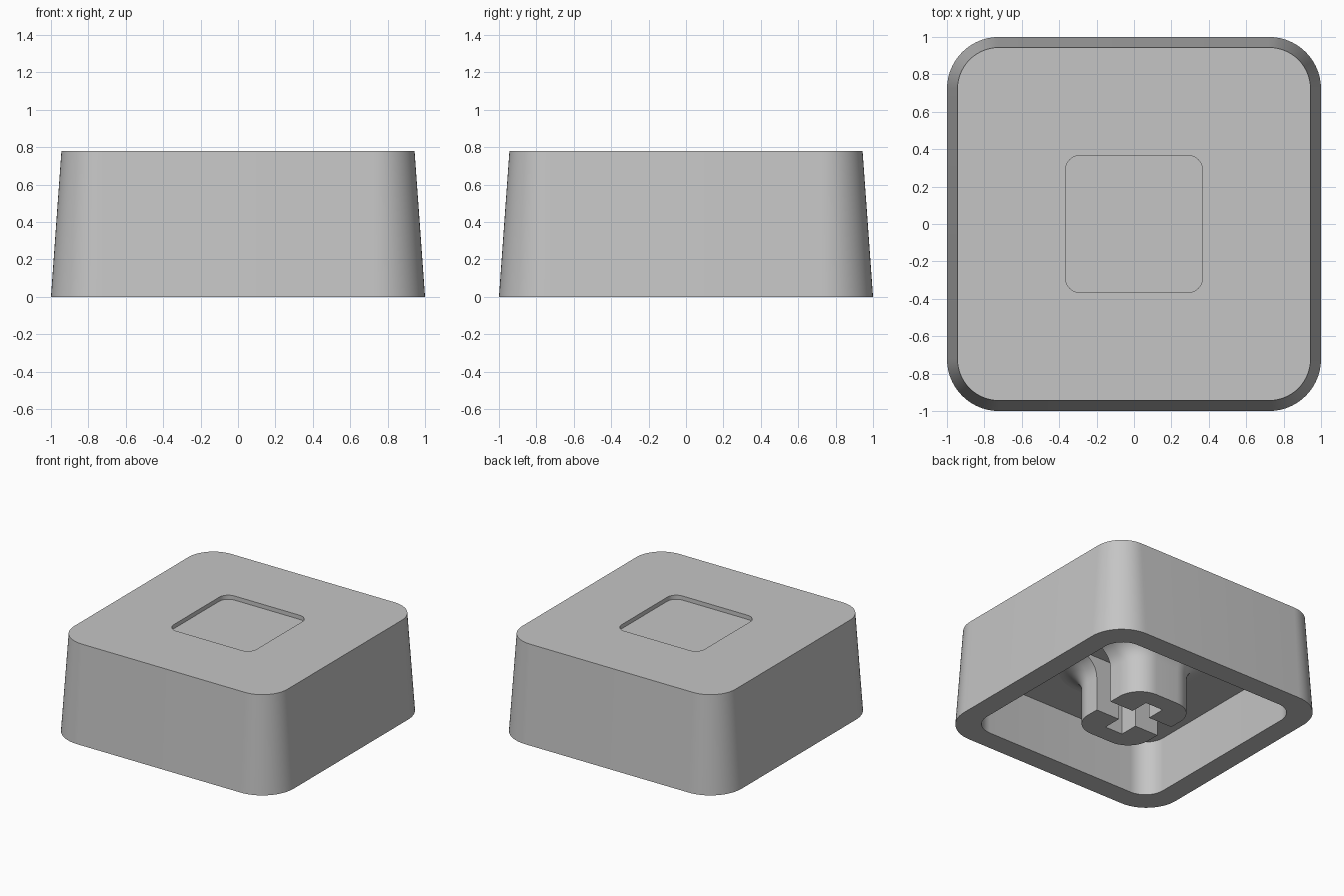
import bpy
import bmesh
from math import sin, cos, pi, radians

ARC = 14        # segments per rounded corner
HEIGHT = 0.78
CEILING = 0.44

cube = bpy.data.objects.get("Cube")
if cube:
    bpy.data.objects.remove(cube, do_unlink=True)

grey = bpy.data.materials.new("light_grey_plastic")
grey.use_nodes = True
colour = (0.56, 0.56, 0.56, 1)
grey.diffuse_color = colour
grey.node_tree.nodes["Principled BSDF"].inputs["Base Color"].default_value = colour


def ring(bm, hx, hy, r, z):
    """Rounded rectangle of vertices with half sizes hx, hy and corner radius r."""
    verts = []
    for corner, (sx, sy) in enumerate([(1, 1), (-1, 1), (-1, -1), (1, -1)]):
        for i in range(ARC + 1):
            a = (corner + i / ARC) * pi / 2
            verts.append(bm.verts.new((sx * (hx - r) + r * cos(a),
                                       sy * (hy - r) + r * sin(a), z)))
    return verts


def loft(name, sections):
    """Closed solid skinned through a list of rounded rectangles."""
    bm = bmesh.new()
    rings = [ring(bm, *s) for s in sections]
    n = len(rings[0])
    for a, b in zip(rings, rings[1:]):
        for i in range(n):
            j = (i + 1) % n
            bm.faces.new((a[i], a[j], b[j], b[i]))
    bm.faces.new(rings[0])
    bm.faces.new(rings[-1])
    bmesh.ops.recalc_face_normals(bm, faces=bm.faces)
    return add_object(name, bm)


def add_object(name, bm):
    mesh = bpy.data.meshes.new(name)
    bm.to_mesh(mesh)
    bm.free()
    obj = bpy.data.objects.new(name, mesh)
    mesh.materials.append(grey)
    bpy.context.collection.objects.link(obj)
    return obj


def activate(obj):
    bpy.ops.object.select_all(action='DESELECT')
    obj.select_set(True)
    bpy.context.view_layer.objects.active = obj


def cut_box(target, hx, hy, z0, z1):
    """Subtract an upright box centred on the z axis."""
    bm = bmesh.new()
    bmesh.ops.create_cube(bm, size=1)
    for v in bm.verts:
        v.co = (v.co.x * 2 * hx, v.co.y * 2 * hy, z0 if v.co.z < 0 else z1)
    cutter = add_object("slot_cutter", bm)
    cutter.hide_render = True
    mod = target.modifiers.new("slot", 'BOOLEAN')
    mod.operation = 'DIFFERENCE'
    mod.solver = 'EXACT'
    mod.object = cutter
    activate(target)
    bpy.ops.object.modifier_apply(modifier=mod.name)
    bpy.data.objects.remove(cutter, do_unlink=True)


# Tapered cap shell: recess floor, top, outer wall, rim, cavity wall, ceiling
shell = loft("cap_shell", [
    (0.367, 0.367, 0.08, HEIGHT - 0.033),
    (0.367, 0.367, 0.08, HEIGHT),
    (0.944, 0.944, 0.222, HEIGHT),
    (1.0, 1.0, 0.278, 0),
    (0.833, 0.833, 0.167, 0),
    (0.833, 0.833, 0.167, CEILING),
])

# Mounting stem with a fillet flaring into the ceiling
FILLET = 0.167
HX, HY, R = 0.287, 0.37, 0.19
sections = [(HX, HY, R, 0)]
for k in range(11):
    a = k / 10 * pi / 2
    out = FILLET * (1 - cos(a))
    sections.append((HX + out, HY + out, R + out, CEILING - FILLET * (1 - sin(a))))
out = FILLET
sections.append((HX + out, HY + out, R + out, CEILING + 0.01))
stem = loft("stem", sections)

# Cross socket: one arm runs right through the stem, the other is closed
cut_box(stem, 0.6, 0.078, -0.1, 0.6)
cut_box(stem, 0.078, 0.228, -0.1, 0.6)

for obj in (shell, stem):
    activate(obj)
    bpy.ops.object.shade_smooth_by_angle(angle=radians(30))
